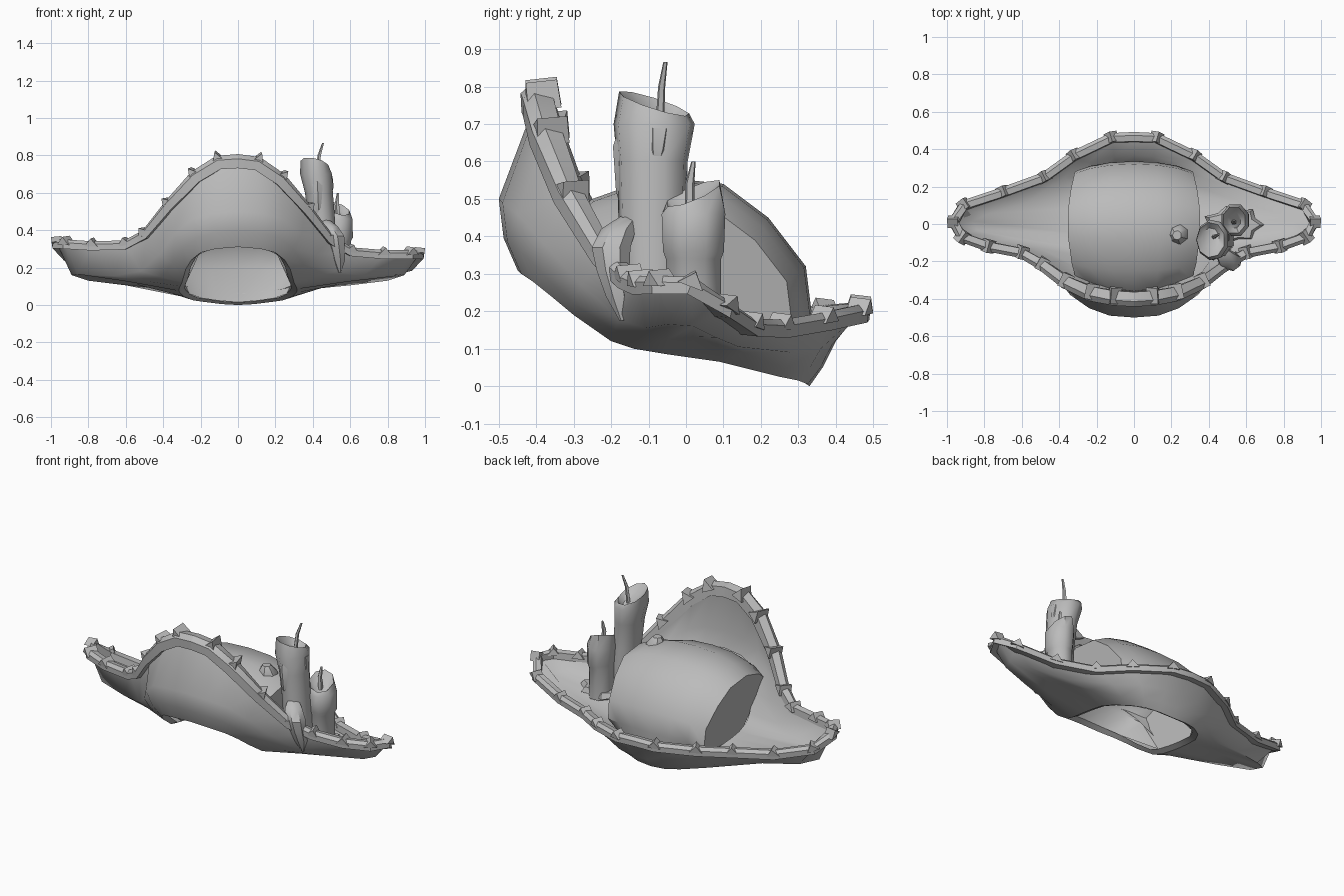
import bpy, math
from mathutils import Vector

if "Cube" in bpy.data.objects:
    bpy.data.objects.remove(bpy.data.objects["Cube"])

grey = bpy.data.materials.new("plain grey")
grey.diffuse_color = (0.5, 0.5, 0.5, 1)
grey.use_nodes = True
grey.node_tree.nodes["Principled BSDF"].inputs["Base Color"].default_value = grey.diffuse_color


def make(name, verts, faces, angle=40):
    me = bpy.data.meshes.new(name)
    me.from_pydata([tuple(v) for v in verts], [], faces)
    me.materials.append(grey)
    ob = bpy.data.objects.new(name, me)
    bpy.context.collection.objects.link(ob)
    bpy.ops.object.select_all(action='DESELECT')
    ob.select_set(True)
    bpy.context.view_layer.objects.active = ob
    bpy.ops.object.mode_set(mode='EDIT')
    bpy.ops.mesh.select_all(action='SELECT')
    bpy.ops.mesh.normals_make_consistent(inside=False)
    bpy.ops.object.mode_set(mode='OBJECT')
    bpy.ops.object.shade_smooth_by_angle(angle=math.radians(angle))
    return ob


def loft(rings, closed=True, caps=False):
    """Join equal-length rings with quads."""
    n = len(rings[0])
    verts = [v for r in rings for v in r]
    faces = [(i * n + j, i * n + (j + 1) % n, (i + 1) * n + (j + 1) % n, (i + 1) * n + j)
             for i in range(len(rings) - 1) for j in range(n if closed else n - 1)]
    if caps:
        faces += [tuple(range(n)), tuple(range((len(rings) - 1) * n, len(rings) * n))]
    return verts, faces


def full_loop(half):
    """Mirror a front-to-back half outline into a closed loop."""
    return [Vector(p) for p in half] + [Vector((-x, y, z)) for x, y, z in half[-2:0:-1]]


# Brim outlines from front centre round to back centre
opening = full_loop([(0, -.45, .31), (.12, -.44, .30), (.20, -.41, .28), (.25, -.36, .24), (.28, -.30, .19),
                     (.30, -.20, .12), (.31, -.14, .10), (.315, -.05, .085), (.315, .02, .075), (.31, .09, .065),
                     (.29, .17, .045), (.24, .25, .025), (.17, .30, .015), (.09, .325, .005), (0, .33, 0)])
belly = full_loop([(0, -.50, .50), (.13, -.49, .49), (.24, -.45, .46), (.34, -.38, .38), (.42, -.28, .27),
                   (.52, -.18, .18), (.67, -.11, .155), (.86, -.05, .165), (.89, .02, .16), (.80, .08, .13),
                   (.60, .14, .105), (.38, .28, .09), (.25, .36, .10), (.11, .39, .11), (0, .40, .12)])
rim = full_loop([(0, -.40, .765), (.10, -.395, .755), (.22, -.375, .675), (.36, -.315, .52), (.49, -.22, .36),
                 (.60, -.155, .30), (.78, -.12, .29), (.92, -.07, .295), (.965, .01, .295), (.91, .10, .23),
                 (.70, .17, .175), (.48, .25, .165), (.32, .365, .18), (.12, .46, .195), (0, .465, .20)])
N = len(rim)
for p in rim:
    p.z -= .03 * p.x


def rim_frame(i):
    t = (rim[(i + 1) % N] - rim[i - 1]).normalized()
    out = Vector((t.y, -t.x, 0)).normalized()
    up = out.cross(t).normalized()
    size = .9 + .5 * min(1, max(0, (rim[i].z - .3) / .4))
    return t, out, up if up.z > 0 else -up, size


between = []
for a, b in zip(opening, belly):
    wing = b.x ** 2 > .25
    between.append((a + b) / 2 + Vector((0, 0 if wing or a.y > -.2 else -.012,
                                         .015 if wing and b.y > 0 else (0 if wing else -.01))))
lip = [Vector((p.x * .9, p.y * .93, p.z + .015)) for p in opening]
make("brim", *loft([opening, between, belly, rim]), angle=60)
make("opening_lip", *loft([opening, lip]), angle=60)

# Inner lining: gives the brim its thickness and meets the crown
line_top, line_mid, line_foot = [], [], []
for i, (o, b, r) in enumerate(zip(opening, belly, rim)):
    _, out, up, size = rim_frame(i)
    line_top.append(r - out * .026 * size - up * .015)
    y = max(b.y + .035, r.y + .025) if b.y < -.1 else b.y - .03 * min(1, max(-1, b.y / .1))
    line_mid.append(Vector((b.x * .97, y, b.z + .035)))
    front = min(1, max(0, (-o.y - .1) / .3))
    line_foot.append(Vector((o.x, o.y * .95 + .07 * front, o.z + .06 + .07 * front)))
make("brim_lining", *loft([line_top, line_mid, line_foot]), angle=60)

# Trim band swept around the rim, widest over the front
section = [(.028, -.024), (.030, .012), (.010, .030), (-.026, .024), (-.030, -.018)]
rings = []
for i in range(N + 1):
    t, out, up, size = rim_frame(i % N)
    rings.append([rim[i % N] + (out * a + up * b) * size for a, b in section])
make("trim", *loft(rings), angle=30)

# Pointed studs straddling the trim
verts, faces = [], []
for i in range(N):
    if i in (0, N // 2):
        continue
    t, out, up, size = rim_frame(i)
    deep = .028 * size if rim[i].y > 0 else .042 * size
    base = len(verts)
    c = rim[i]
    verts += [c + t * a + out * b + up * h * size for a, b, h in
              [(-.036, .030, .0), (.036, .030, .0), (.036, -deep, .005), (-.036, -deep, .005),
               (.0, .036, .045), (.0, -deep * .8, .052)]]
    faces += [tuple(base + k for k in f) for f in
              [(0, 1, 2, 3), (0, 1, 4), (2, 3, 5), (1, 2, 5, 4), (3, 0, 4, 5)]]
make("studs", verts, faces, 10)

# Crown: rounded top swept across x with flat cheeks, its foot following the lip
profile = [(.335, .2), (.32, .32), (.22, .45), (.1, .54), (-.08, .56), (-.25, .5), (-.36, .42)]
front_half, back_half = lip[:7], lip[10:15][::-1]


def foot(half, x):
    """Point on the lip at a given distance from the centre plane."""
    for a, b in zip(half, half[1:]):
        if a.x <= abs(x) <= b.x + 1e-6:
            p = a.lerp(b, (abs(x) - a.x) / max(b.x - a.x, 1e-6))
            return Vector((x, p.y, p.z))
    return Vector((math.copysign(half[-1].x, x), half[-1].y, half[-1].z))


sections = []
for x, s in [(-1, .84), (-.75, .93), (-.4, .985), (0, 1), (.4, .985), (.75, .93), (1, .84)]:
    row = [Vector((x * (.355 - .5 * (y * s) ** 2), y * s, .07 + (z - .07) * s)) for y, z in profile]
    sections.append([foot(back_half, x * .26)] + row + [foot(front_half, x * .279)])
verts, faces = loft(sections, closed=False)
n = len(profile) + 2
for side, start in ((-1, 0), (1, 6 * n)):
    k = len(verts)
    verts += [Vector((side * p.x, p.y, p.z)) for p in lip[7:10]]
    faces.append(tuple(range(start, start + n)) + (k, k + 1, k + 2))
make("crown", verts, faces, 40)


def turned(name, stations, sides=8, angle=40, tilt=(0, 0), squash=1.0):
    """Column through stations (x, y, z, radius); tilt slants the last two rings."""
    rings = []
    for i, (x, y, z, r) in enumerate(stations):
        k = 1 if i >= len(stations) - 2 else 0
        rings.append([Vector((x + squash * r * math.cos(a), y + r * math.sin(a),
                              z + k * (tilt[0] * math.cos(a) + tilt[1] * math.sin(a))))
                      for a in (2 * math.pi * (j + .5) / sides for j in range(sides))])
    return make(name, *loft(rings, caps=True), angle=angle)


# Candles with hollowed tops, and their wicks
turned("tall_candle", [(.465, -.085, .18, .09), (.45, -.09, .45, .092), (.435, -.09, .60, .096),
                       (.42, -.085, .70, .11), (.41, -.085, .755, .095), (.41, -.08, .72, .06)],
       9, 50, (-.015, -.03), .8)
turned("tall_wick", [(.425, -.07, .70, .012), (.435, -.065, .80, .01), (.455, -.055, .865, .006)], 5)
turned("short_candle", [(.54, .02, .16, .08), (.54, .02, .34, .08), (.545, .02, .36, .088),
                        (.54, .02, .46, .092), (.535, .02, .515, .075), (.535, .02, .485, .045)],
       8, 50, (-.02, .03), .85)
turned("short_wick", [(.535, .01, .47, .014), (.53, .01, .54, .013), (.535, .02, .60, .006)], 5)

# Wax: runs down the candle, spill over the front brim, puddle and drop on the crown
turned("wax_run_front", [(.43, -.165, .46, .004), (.43, -.165, .52, .022), (.425, -.165, .64, .03),
                         (.42, -.15, .72, .02)], 6)
turned("wax_run_side", [(.49, -.08, .58, .006), (.49, -.075, .63, .025), (.475, -.07, .69, .035)], 6)
turned("wax_spill", [(.545, -.17, .175, .008), (.54, -.18, .24, .035), (.53, -.195, .31, .045),
                     (.52, -.20, .37, .053), (.49, -.18, .42, .048), (.46, -.14, .46, .025)], 7)
turned("crown_wax_drop", [(.24, -.05, .44, .06), (.235, -.055, .52, .055), (.23, -.06, .56, .025)], 7)
puddle = []
for r, z in ((1, .175), (.85, .205), (.1, .21)):
    puddle.append([Vector((.53 + r * k * math.cos(a), -.005 + .62 * r * k * math.sin(a), z))
                   for a, k in ((2 * math.pi * j / 14, .17 if j % 2 == 0 else .13) for j in range(14))])
make("wax_puddle", *loft(puddle, caps=True))
